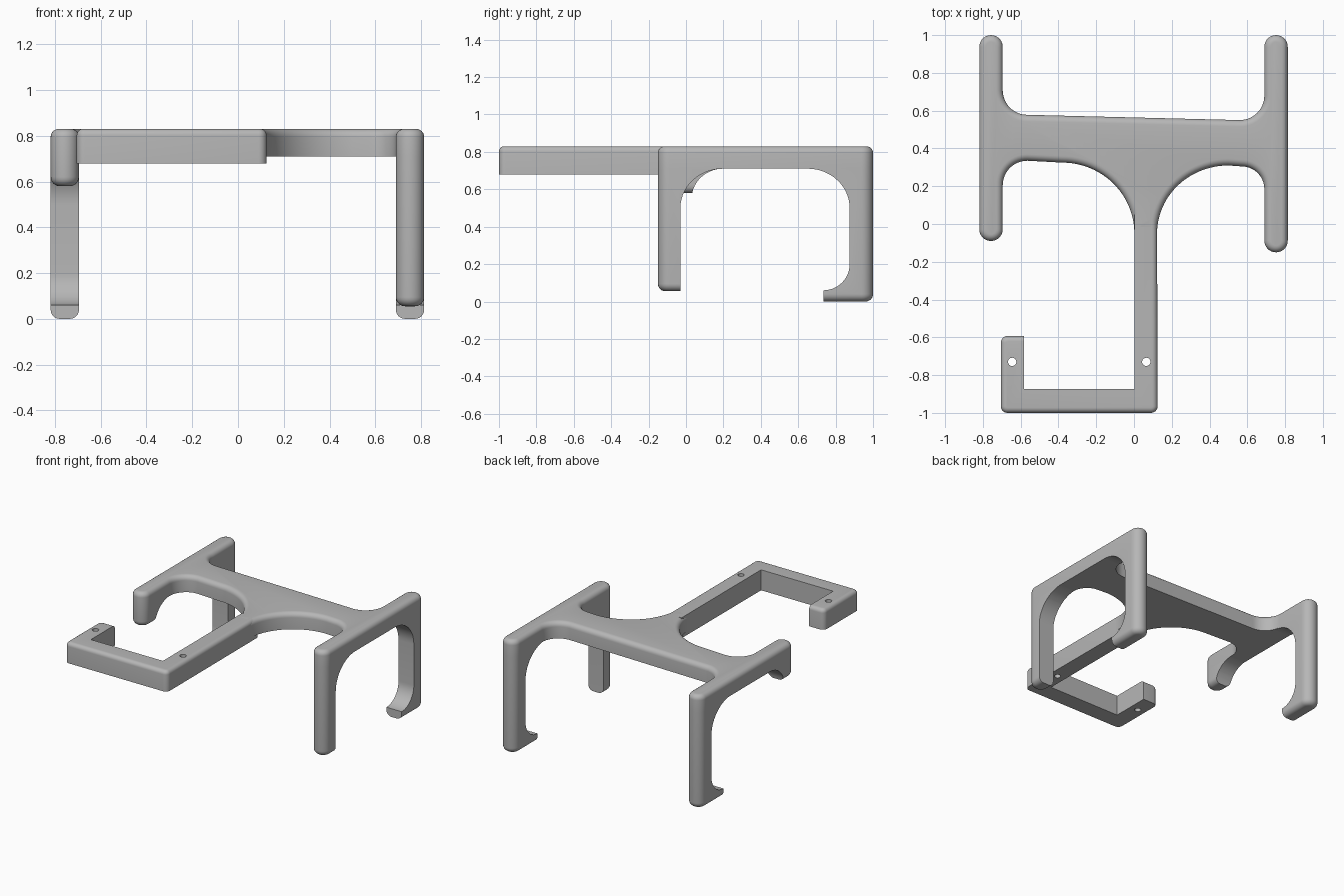
import bpy, bmesh
from math import cos, sin, radians

if "Cube" in bpy.data.objects:
    bpy.data.objects.remove(bpy.data.objects["Cube"])

grey = bpy.data.materials.new("plain grey")
grey.use_nodes = True
grey.diffuse_color = (0.47, 0.47, 0.47, 1)
bsdf = grey.node_tree.nodes["Principled BSDF"]
bsdf.inputs["Base Color"].default_value = grey.diffuse_color
bsdf.inputs["Roughness"].default_value = 0.6

TOP, UNDER = 0.83, 0.71      # deck top and underside
END_R, ROUND = 0.062, 0.035  # end radius of side rails, edge rounding


def arc(cx, cy, rx, a0, a1, ry=None, n=14):
    """Points along a circular or elliptical arc."""
    ry = ry or rx
    angles = [radians(a0 + (a1 - a0) * i / n) for i in range(n + 1)]
    return [(cx + rx * cos(a), cy + ry * sin(a)) for a in angles]


def finish(bm, name):
    bmesh.ops.recalc_face_normals(bm, faces=bm.faces)
    mesh = bpy.data.meshes.new(name)
    bm.to_mesh(mesh)
    bm.free()
    mesh.materials.append(grey)
    obj = bpy.data.objects.new(name, mesh)
    bpy.context.collection.objects.link(obj)
    return obj


def prism(outline, lo, hi, place=lambda u, v, w: (u, v, w)):
    """Extrude an outline from lo to hi."""
    bm = bmesh.new()
    a = [bm.verts.new(place(u, v, lo)) for u, v in outline]
    b = [bm.verts.new(place(u, v, hi)) for u, v in outline]
    bm.faces.new(a[::-1])
    bm.faces.new(b)
    for i in range(len(a)):
        j = (i + 1) % len(a)
        bm.faces.new((a[i], a[j], b[j], b[i]))
    bmesh.ops.recalc_face_normals(bm, faces=bm.faces)
    return bm


def round_edges(bm, edges, size):
    bmesh.ops.bevel(bm, geom=edges, offset=size, offset_type='OFFSET',
                    segments=6, profile=0.5, affect='EDGES', clamp_overlap=False)


def cut(obj, cutter):
    mod = obj.modifiers.new("cut", 'BOOLEAN')
    mod.operation, mod.solver, mod.object = 'DIFFERENCE', 'EXACT', cutter
    bpy.context.view_layer.objects.active = obj
    bpy.ops.object.modifier_apply(modifier=mod.name)
    bpy.data.objects.remove(cutter)


def smooth(obj):
    bpy.ops.object.select_all(action='DESELECT')
    obj.select_set(True)
    bpy.context.view_layer.objects.active = obj
    bpy.ops.object.shade_smooth_by_angle(angle=radians(32))


# Side rails: centre x, front arc centre y, front leg bottom, arch front y, arch start z
RAILS = {"left": (0.752, -0.088, 0.055, -0.03, 0.5),
         "right": (-0.757, -0.028, 0.58, 0.03, 0.55)}
BACK = 0.938

# Deck: two rails joined by a filleted bridge narrowing to the arm
lx, ly = RAILS["left"][:2]
rx, ry = RAILS["right"][:2]
deck_outline = (arc(lx, ly, END_R, 180, 360) + arc(lx, BACK, END_R, 0, 180)
                + arc(0.56, 0.68, 0.13, 0, -90) + arc(-0.565, 0.708, 0.13, -90, -180)
                + arc(rx, BACK, END_R, 0, 180) + arc(rx, ry, END_R, 180, 360)
                + arc(-0.565, 0.205, 0.13, 180, 90)
                + arc(-0.38, -0.05, 0.382, 90, 0, 0.375, 24)
                + arc(0.5, -0.05, 0.378, 180, 90, 0.36, 24)
                + arc(0.57, 0.185, 0.12, 90, 0))
bm = prism(deck_outline, UNDER, TOP)
round_edges(bm, [e for e in bm.edges if all(v.co.z > TOP - 0.001 for v in e.verts)], ROUND)
smooth(finish(bm, "deck"))

# Legs: a rounded-end block under each rail with the arch cut out
for side, (cx, front, low, inner, spring) in RAILS.items():
    bm = bmesh.new()
    front_cap = arc(cx, front, END_R, 180, 360)
    back_cap = arc(cx, BACK, END_R, 0, 180)
    ring = ([(p, low) for p in [(cx - END_R, 0.06)] + front_cap + [(cx + END_R, 0.06)]]
            + [(p, 0) for p in [(cx + END_R, 0.7)] + back_cap + [(cx - END_R, 0.7)]])
    lower = [bm.verts.new((*p, z)) for p, z in ring]
    upper = [bm.verts.new((*p, UNDER)) for p, z in ring]
    half = len(ring) // 2
    soles = [bm.faces.new(lower[:half]), bm.faces.new(lower[half:]),
             bm.faces.new((lower[0], lower[half - 1], lower[half], lower[-1]))]
    bm.faces.new(upper)
    for i in range(len(ring)):
        j = (i + 1) % len(ring)
        bm.faces.new((lower[i], lower[j], upper[j], upper[i]))
    bmesh.ops.recalc_face_normals(bm, faces=bm.faces)
    rim = [e for e in bm.edges if sum(f in soles for f in e.link_faces) == 1]
    round_edges(bm, rim, 0.04)
    legs = finish(bm, side + "_legs")

    # Arch with a toe left at the foot of the back leg
    arch = ([(inner, -0.2), (0.735, -0.2)] + arc(0.735, 0.2, 0.14, -90, 0)
            + arc(0.65, 0.5, 0.225, 0, 90, UNDER - 0.5 + 0.0005)
            + arc(0.2, spring, 0.2 - inner, 90, 180, UNDER - spring + 0.0005))
    cut(legs, finish(prism(arch, cx - 0.2, cx + 0.2, lambda u, v, w: (w, u, v)), "arch_cutter"))
    smooth(legs)

# Arm: a straight bar ending in a squared hook
c = 0.035
hook_outline = ([(0.122, 0.05), (0.002, 0.05), (0.002, -0.873), (-0.583, -0.873), (-0.583, -0.593)]
                + arc(-0.705 + c, -0.593 - c, c, 90, 180, n=6)
                + arc(-0.705 + c, -1 + c, c, 180, 270, n=6)
                + arc(0.125 - c, -1 + c, c, 270, 360, n=6))
bm = prism(hook_outline, 0.68, TOP)


def outer_top(e):
    """Top edges except those facing into the hook."""
    if any(v.co.z < TOP - 0.001 for v in e.verts):
        return False
    mid = (e.verts[0].co + e.verts[1].co) / 2
    return mid.x > 0.08 or mid.y < -0.96 or mid.x < -0.6


round_edges(bm, [e for e in bm.edges if outer_top(e)], 0.028)
arm = finish(bm, "hook_arm")

# Screw holes
for x in (-0.645, 0.065):
    cut(arm, finish(prism(arc(x, -0.73, 0.022, 0, 345, n=23), 0.5, 1), "hole_cutter"))
smooth(arm)
